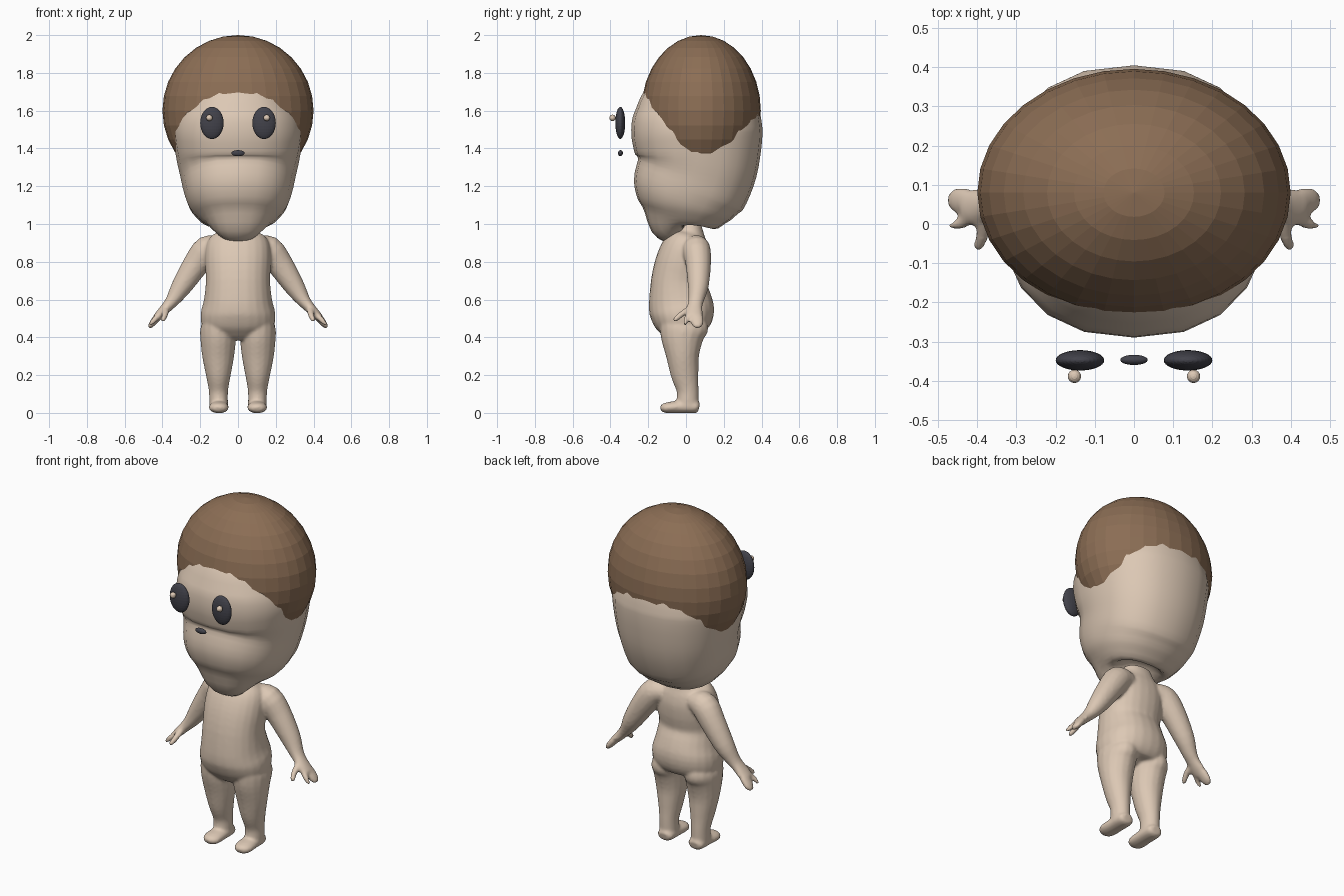
import bpy, bmesh, math
from mathutils import Vector

cube = bpy.data.objects.get("Cube")
if cube:
    bpy.data.objects.remove(cube)


def material(name, color):
    mat = bpy.data.materials.new(name)
    mat.use_nodes = True
    mat.diffuse_color = (*color, 1)
    mat.node_tree.nodes["Principled BSDF"].inputs["Base Color"].default_value = (*color, 1)
    return mat


SKIN = material("skin", (0.72, 0.58, 0.46))
HAIR = material("brown hair", (0.26, 0.155, 0.09))
DARK = material("dark eye", (0.055, 0.055, 0.07))


def add_object(name, bm, mat, smooth):
    bmesh.ops.recalc_face_normals(bm, faces=bm.faces)
    mesh = bpy.data.meshes.new(name)
    bm.to_mesh(mesh)
    bm.free()
    mesh.materials.append(mat)
    for poly in mesh.polygons:
        poly.use_smooth = smooth
    obj = bpy.data.objects.new(name, mesh)
    bpy.context.collection.objects.link(obj)
    return obj


def spline(rows, steps):
    """Catmull-Rom interpolation of station rows."""
    out = []
    for i in range(len(rows) - 1):
        a, b = rows[max(i - 1, 0)], rows[i]
        c, d = rows[i + 1], rows[min(i + 2, len(rows) - 1)]
        for s in range(steps):
            t = s / steps
            out.append([q + t * (r - p + t * (2 * p - 5 * q + 4 * r - w
                        + t * (3 * (q - r) + w - p))) / 2
                        for p, q, r, w in zip(a, b, c, d)])
    return out + [list(rows[-1])]


def loft(bm, rows, side, steps=3, segments=16, power=2.0):
    """Skin rows of (x, y, z, radius along side, radius across)."""
    rows = spline(rows, steps)
    centers = [Vector(r[:3]) for r in rows]
    rings = []
    for i, r in enumerate(rows):
        tangent = (centers[min(i + 1, len(rows) - 1)] - centers[max(i - 1, 0)]).normalized()
        u = (side - tangent * side.dot(tangent)).normalized()
        v = tangent.cross(u)
        ring = []
        for k in range(segments):
            angle = math.tau * k / segments
            c, s = math.cos(angle), math.sin(angle)
            c = math.copysign(abs(c) ** (2 / power), c)
            s = math.copysign(abs(s) ** (2 / power), s)
            ring.append(bm.verts.new(centers[i] + u * r[3] * c + v * r[4] * s))
        rings.append(ring)
    for low, high in zip(rings, rings[1:]):
        for k in range(segments):
            n = (k + 1) % segments
            bm.faces.new((low[k], low[n], high[n], high[k]))
    bm.faces.new(rings[0])
    bm.faces.new(rings[-1])


def upright(rows):
    """Convert (z, front, back, inner x, outer x) into loft rows."""
    return [((i + o) / 2, (f + b) / 2, z, (b - f) / 2, (o - i) / 2)
            for z, f, b, i, o in rows]


def ellipsoid(name, center, radii, mat, segments=32, smooth=False):
    bm = bmesh.new()
    bmesh.ops.create_uvsphere(bm, u_segments=segments, v_segments=segments // 2, radius=1)
    bmesh.ops.scale(bm, vec=radii, verts=bm.verts)
    bmesh.ops.translate(bm, vec=center, verts=bm.verts)
    return add_object(name, bm, mat, smooth)


X, Y = Vector((1, 0, 0)), Vector((0, 1, 0))

# Head: z, front, back, half width
head = [(0.965, -0.06, 0.03, 0.05), (0.975, -0.14, 0.08, 0.11), (1.0, -0.205, 0.13, 0.17),
        (1.05, -0.25, 0.2, 0.225), (1.1, -0.278, 0.255, 0.262), (1.17, -0.29, 0.31, 0.287),
        (1.25, -0.27, 0.355, 0.305), (1.33, -0.265, 0.385, 0.323), (1.42, -0.28, 0.402, 0.338),
        (1.5, -0.29, 0.405, 0.345), (1.58, -0.275, 0.395, 0.325), (1.66, -0.238, 0.36, 0.28),
        (1.75, -0.15, 0.29, 0.2), (1.8, -0.03, 0.18, 0.08)]
bm = bmesh.new()
loft(bm, upright([(z, f, b, -w, w) for z, f, b, w in head]), Y, power=2.35, segments=20)
add_object("head", bm, SKIN, True)

# Torso and neck: z, front, back, half width
torso = [(1.0, -0.03, 0.08, 0.08), (0.96, -0.05, 0.095, 0.095), (0.93, -0.085, 0.115, 0.145),
         (0.88, -0.125, 0.125, 0.17), (0.8, -0.16, 0.12, 0.175), (0.7, -0.185, 0.105, 0.17),
         (0.6, -0.198, 0.135, 0.18), (0.53, -0.192, 0.15, 0.197), (0.46, -0.165, 0.13, 0.19),
         (0.42, -0.12, 0.09, 0.14), (0.405, -0.06, 0.04, 0.08)]
# Leg: z, front, back, inner x, outer x
leg = [(0.5, -0.12, 0.11, 0.04, 0.18), (0.46, -0.14, 0.12, 0.015, 0.198),
       (0.4, -0.135, 0.095, 0.01, 0.2), (0.3, -0.105, 0.07, 0.02, 0.19),
       (0.2, -0.08, 0.067, 0.038, 0.17), (0.12, -0.05, 0.067, 0.052, 0.155),
       (0.06, -0.05, 0.067, 0.053, 0.152), (0.02, -0.05, 0.067, 0.055, 0.15)]
# Foot, arm, hand and fingers: x, y, z, radius along side, radius across
foot = [(0.1, 0.07, 0.03, 0.03, 0.022), (0.1, 0.05, 0.032, 0.048, 0.034),
        (0.1, -0.03, 0.032, 0.051, 0.034), (0.102, -0.09, 0.028, 0.053, 0.03),
        (0.104, -0.12, 0.025, 0.042, 0.024), (0.105, -0.135, 0.022, 0.02, 0.013)]
arm = [(0.09, 0.05, 0.88, 0.06, 0.055), (0.16, 0.055, 0.865, 0.075, 0.075),
       (0.22, 0.065, 0.79, 0.068, 0.07), (0.295, 0.065, 0.675, 0.056, 0.056),
       (0.34, 0.055, 0.605, 0.043, 0.04), (0.368, 0.048, 0.57, 0.04, 0.031),
       (0.405, 0.042, 0.53, 0.047, 0.026), (0.43, 0.045, 0.505, 0.042, 0.022)]
fingers = [
    [(0.42, 0.055, 0.515, 0.034, 0.022), (0.452, 0.06, 0.475, 0.034, 0.018),
     (0.472, 0.058, 0.452, 0.018, 0.01)],
    [(0.41, 0.02, 0.525, 0.018, 0.018), (0.445, 0, 0.49, 0.015, 0.015),
     (0.468, -0.006, 0.466, 0.009, 0.009)],
    [(0.385, 0.025, 0.55, 0.02, 0.02), (0.385, -0.02, 0.525, 0.018, 0.016),
     (0.396, -0.055, 0.495, 0.014, 0.014), (0.399, -0.066, 0.484, 0.007, 0.007)]]

# Body: limbs mirrored, then fused into one smooth skin
bm = bmesh.new()
loft(bm, upright([(z, f, b, -w, w) for z, f, b, w in torso]), Y, segments=24, power=2.2)
for mirror in (1, -1):
    parts = [(upright(leg), Y), (foot, X), (arm, Y), (fingers[0], Y),
             (fingers[1], Y), (fingers[2], X)]
    for rows, side in parts:
        loft(bm, [(r[0] * mirror, *r[1:]) for r in rows], side)
body = add_object("body", bm, SKIN, True)
fuse = body.modifiers.new("fuse", 'REMESH')
fuse.mode = 'VOXEL'
fuse.voxel_size = 0.008
fuse.use_smooth_shade = True
soften = body.modifiers.new("soften", 'SMOOTH')
soften.factor = 0.5
soften.iterations = 8

# Hair cap, faceted
ellipsoid("hair", (0, 0.08, 1.6), (0.4, 0.316, 0.4), HAIR)

# Face details floating in front of the head
for side, sign in (("left", 1), ("right", -1)):
    ellipsoid(side + "_eye", (sign * 0.138, -0.348, 1.535), (0.062, 0.026, 0.085), DARK)
    ellipsoid(side + "_eye_highlight", (sign * 0.152, -0.389, 1.562), (0.017,) * 3, SKIN, 16)
ellipsoid("nose", (0, -0.347, 1.375), (0.035, 0.013, 0.016), DARK)
